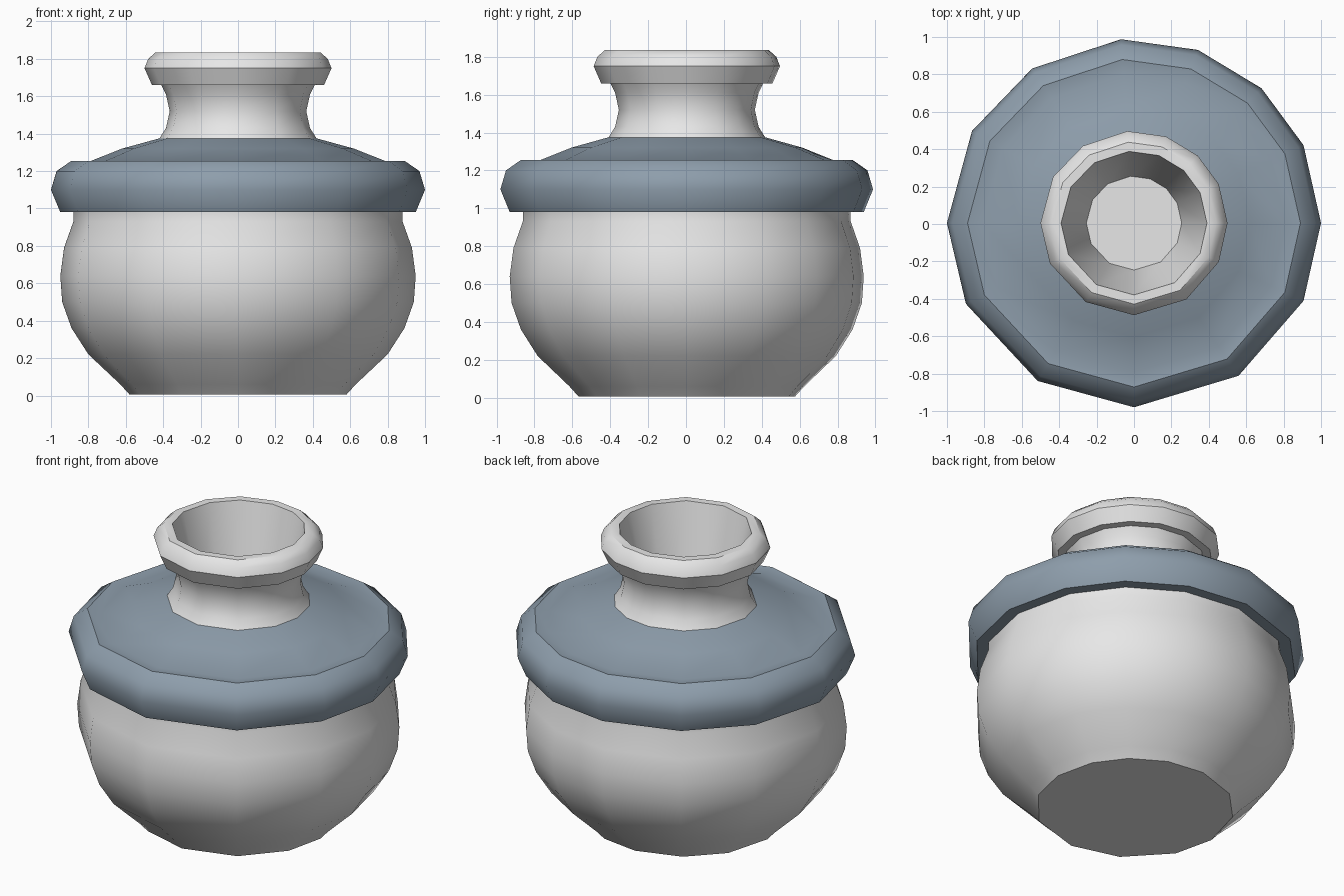
import bpy
import bmesh
import math

cube = bpy.data.objects.get("Cube")
if cube:
    bpy.data.objects.remove(cube, do_unlink=True)

# Hand-cut, slightly uneven thirteen-sided section shared by every part
ANGLES = [0, 25, 47, 70, 94, 123, 150, 180, 206, 239, 270, 304, 335]
DEPTH = 0.985
OFFSET_Y = 0.005


def material(name, rgb):
    mat = bpy.data.materials.new(name)
    mat.use_nodes = True
    mat.diffuse_color = (*rgb, 1)
    mat.node_tree.nodes["Principled BSDF"].inputs["Base Color"].default_value = (*rgb, 1)
    return mat


def turned(name, profile, mat, cap_first=False, cap_last=False):
    """Sweep a (radius, height) profile round the uneven section."""
    bm = bmesh.new()
    rings = []
    for r, z in profile:
        rings.append([bm.verts.new((r * math.cos(math.radians(a)),
                                    r * DEPTH * math.sin(math.radians(a)) + OFFSET_Y, z))
                      for a in ANGLES])
    n = len(ANGLES)
    for low, high in zip(rings, rings[1:]):
        for i in range(n):
            j = (i + 1) % n
            bm.faces.new((low[i], low[j], high[j], high[i]))
    if cap_first:
        bm.faces.new(rings[0][::-1])
    if cap_last:
        bm.faces.new(rings[-1])
    mesh = bpy.data.meshes.new(name)
    bm.to_mesh(mesh)
    bm.free()
    mesh.materials.append(mat)
    obj = bpy.data.objects.new(name, mesh)
    bpy.context.collection.objects.link(obj)
    bpy.ops.object.select_all(action='DESELECT')
    obj.select_set(True)
    bpy.context.view_layer.objects.active = obj
    bpy.ops.object.shade_smooth_by_angle(angle=math.radians(42))
    return obj


grey = material("pale grey clay", (0.8, 0.8, 0.8))
blue = material("slate blue glaze", (0.27, 0.34, 0.41))

# Round belly with a flat foot and a short upright collar
turned("belly", [(0.58, 0.005), (0.63, 0.06), (0.80, 0.22), (0.89, 0.36), (0.94, 0.50),
                 (0.95, 0.64), (0.93, 0.79), (0.88, 0.93), (0.88, 0.98)],
       grey, cap_first=True)

# Overhanging rounded band that rises into the shoulder
turned("shoulder_band", [(0.88, 0.98), (0.95, 0.98), (1.0, 1.10), (0.97, 1.20), (0.89, 1.255),
                         (0.81, 1.245), (0.62, 1.32), (0.42, 1.375)], blue)

# Waisted neck, rolled lip and tapering inside down to its floor
turned("neck_and_lip", [(0.42, 1.375), (0.385, 1.43), (0.365, 1.52), (0.385, 1.61), (0.41, 1.66),
                        (0.46, 1.66), (0.50, 1.75), (0.48, 1.80), (0.44, 1.835),
                        (0.39, 1.835), (0.255, 1.25)],
       grey, cap_last=True)
